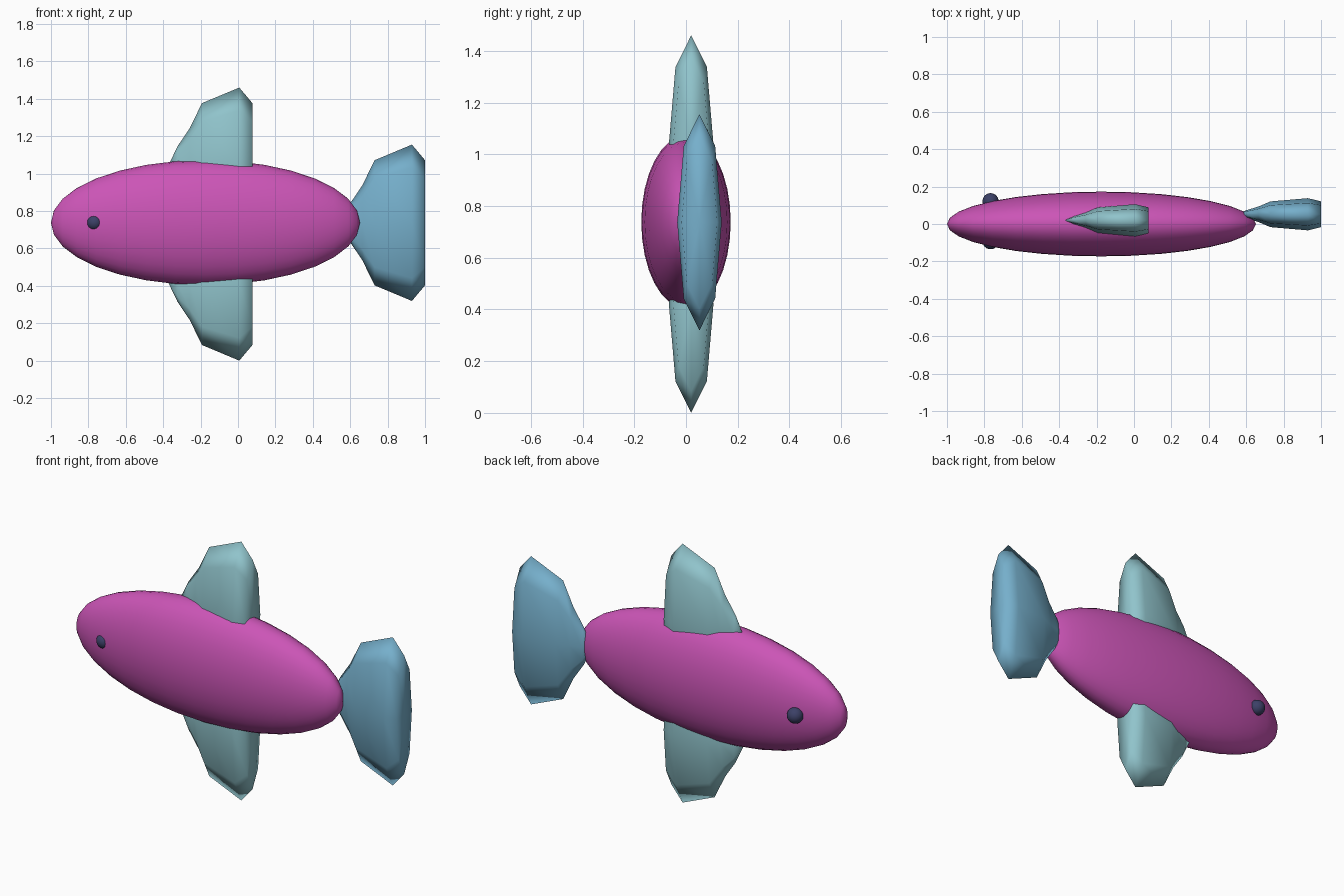
import bpy, bmesh, math
from mathutils import Matrix

cube = bpy.data.objects.get("Cube")
if cube:
    bpy.data.objects.remove(cube, do_unlink=True)


def material(name, rgb):
    mat = bpy.data.materials.new(name)
    mat.use_nodes = True
    color = (*rgb, 1.0)
    mat.diffuse_color = color
    mat.node_tree.nodes["Principled BSDF"].inputs["Base Color"].default_value = color
    return mat


def finish(name, bm, mat, location):
    """Turn a bmesh into a smooth shaded object."""
    bmesh.ops.recalc_face_normals(bm, faces=bm.faces)
    for face in bm.faces:
        face.smooth = True
    mesh = bpy.data.meshes.new(name)
    bm.to_mesh(mesh)
    bm.free()
    mesh.materials.append(mat)
    obj = bpy.data.objects.new(name, mesh)
    obj.location = location
    bpy.context.collection.objects.link(obj)
    return obj


def ellipsoid(name, mat, location, radii, segments, rings):
    """Sphere with its poles along x, scaled to the given radii."""
    bm = bmesh.new()
    bmesh.ops.create_uvsphere(bm, u_segments=segments, v_segments=rings, radius=1)
    turn = Matrix.Rotation(math.pi / 2, 4, "Y")
    bm.transform(Matrix.Diagonal((*radii, 1)) @ turn)
    return finish(name, bm, mat, location)


# Fin profile along x: distance from the trailing edge, share of full size
FIN_PROFILE = [(0, 0.8), (-0.07, 1), (-0.27, 0.8), (-0.335, 0.48), (-0.4, 0.25)]
FIN_TIP = -0.45
FIN_HALF_Y, FIN_HALF_Z = 0.086, 0.418
SIDES = 8


def fin(name, mat, location):
    """Flattened eight-sided cone with a blunt trailing end."""
    bm = bmesh.new()
    rings = []
    for x, share in FIN_PROFILE:
        ring = []
        for i in range(SIDES):
            a = 2 * math.pi * i / SIDES
            ring.append(bm.verts.new((x, share * FIN_HALF_Y * math.sin(a),
                                      share * FIN_HALF_Z * math.cos(a))))
        rings.append(ring)
    tip = bm.verts.new((FIN_TIP, 0, 0))
    end = bm.verts.new((0, 0, 0))
    for i in range(SIDES):
        j = (i + 1) % SIDES
        for a, b in zip(rings, rings[1:]):
            bm.faces.new((a[i], a[j], b[j], b[i]))
        bm.faces.new((rings[-1][i], rings[-1][j], tip))
        bm.faces.new((rings[0][j], rings[0][i], end))
    return finish(name, bm, mat, location)


magenta = material("magenta", (0.60, 0.09, 0.47))
aqua = material("pale aqua", (0.28, 0.55, 0.60))
blue = material("sky blue", (0.18, 0.43, 0.60))
navy = material("dark navy", (0.045, 0.052, 0.135))

# Body
ellipsoid("body", magenta, (-0.174, 0, 0.738), (0.826, 0.173, 0.334), 32, 16)

# Fins and tail
fin("top_fin", aqua, (0.077, 0.02, 1.042))
fin("bottom_fin", aqua, (0.077, 0.02, 0.418))
fin("tail_fin", blue, (1.0, 0.052, 0.737))

# Eyes
for name, y in (("right_eye", -0.092), ("left_eye", 0.122)):
    ellipsoid(name, navy, (-0.767, y, 0.738), (0.043, 0.043, 0.043), 24, 16)
